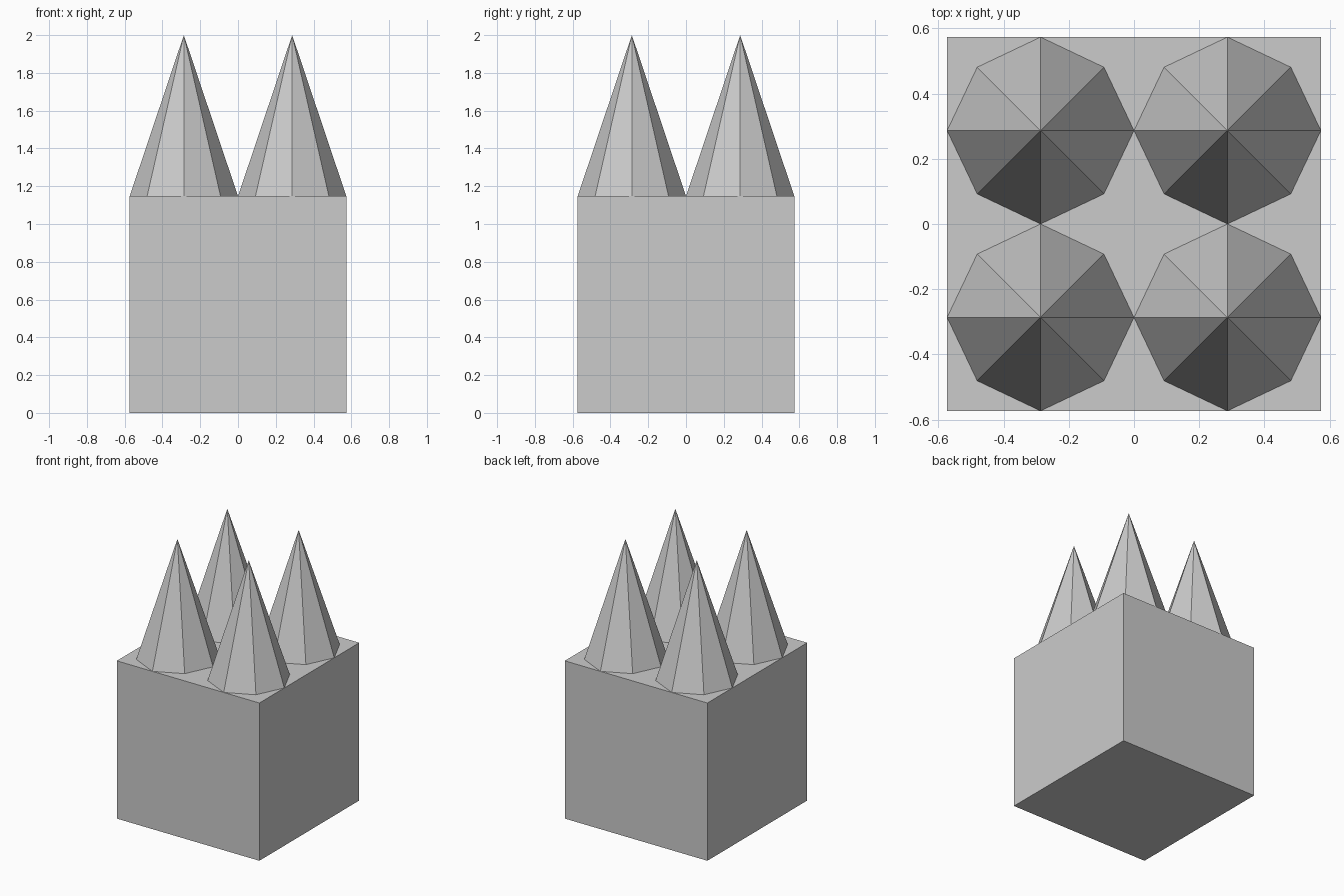
import bpy, bmesh
from math import sin, cos, pi

if "Cube" in bpy.data.objects:
    bpy.data.objects.remove(bpy.data.objects["Cube"])

SIZE = 1.147          # block edge length
R_AXIS = SIZE / 4     # spike corner radius along the axes
R_DIAG = 0.275        # slightly tighter on the diagonals
TOP = 2.0


def add_object(name, bm):
    bmesh.ops.recalc_face_normals(bm, faces=bm.faces)
    mesh = bpy.data.meshes.new(name)
    bm.to_mesh(mesh)
    bm.free()
    obj = bpy.data.objects.new(name, mesh)
    bpy.context.collection.objects.link(obj)
    return obj


# Cubic block
bm = bmesh.new()
bmesh.ops.create_cube(bm, size=SIZE)
bmesh.ops.translate(bm, verts=bm.verts, vec=(0, 0, SIZE / 2))
add_object("block", bm)


# Eight-sided spike, flat shaded
def spike(name, x, y):
    bm = bmesh.new()
    ring = []
    for i in range(8):
        r = R_DIAG if i % 2 else R_AXIS
        a = i * pi / 4
        ring.append(bm.verts.new((r * cos(a), r * sin(a), 0)))
    tip = bm.verts.new((0, 0, TOP - SIZE))
    bm.faces.new(ring)
    for i in range(8):
        bm.faces.new((ring[i], ring[(i + 1) % 8], tip))
    add_object(name, bm).location = (x, y, SIZE)


# Two by two grid of spikes
for side, sx in (("left", -1), ("right", 1)):
    for depth, sy in (("front", -1), ("back", 1)):
        spike(f"spike_{depth}_{side}", sx * SIZE / 4, sy * SIZE / 4)
